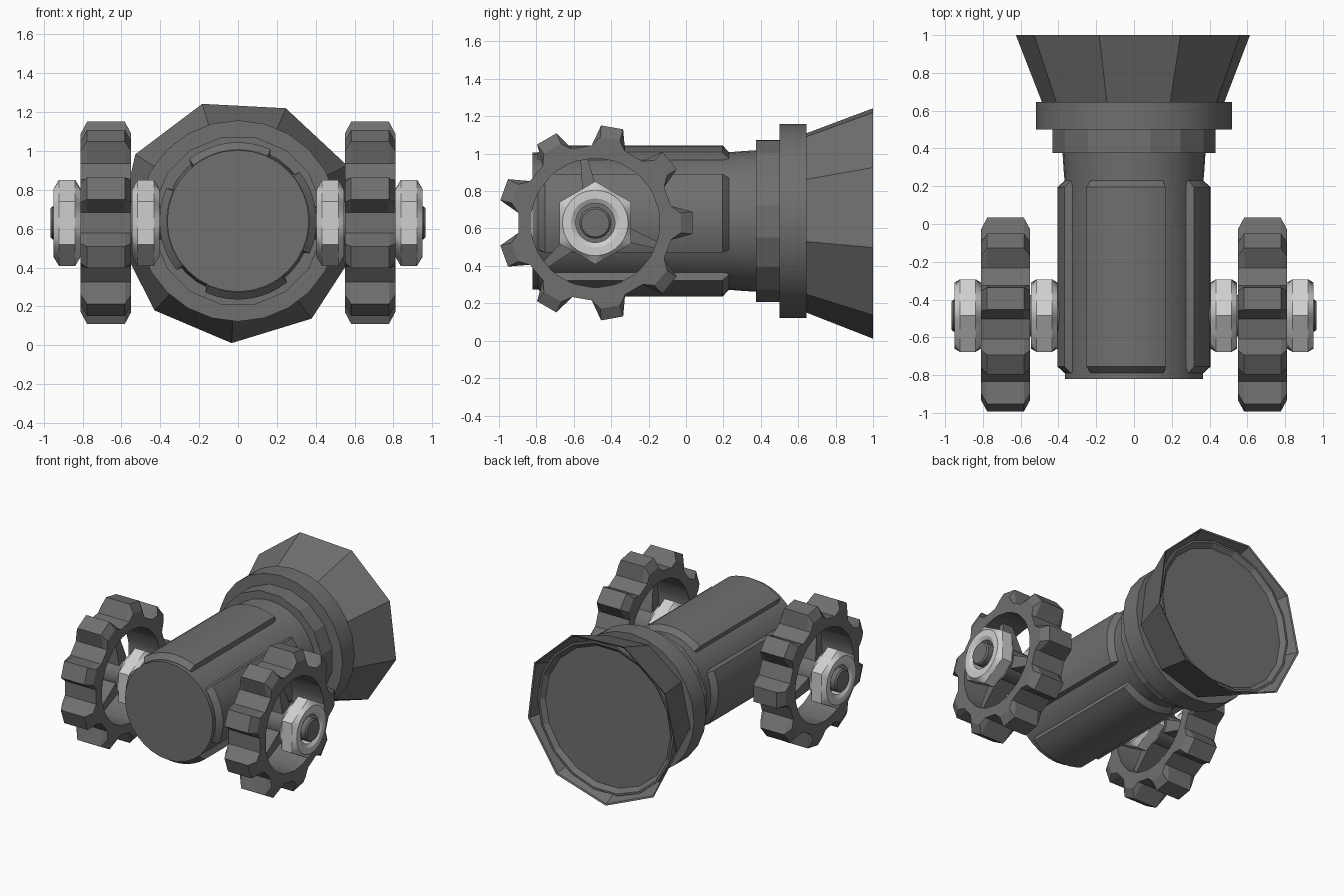
import bpy, bmesh, math
from mathutils import Vector

if "Cube" in bpy.data.objects:
    bpy.data.objects.remove(bpy.data.objects["Cube"])

CZ = 0.64            # height of the body axis
WY, WZ = -0.485, 0.63  # wheel centre


def material(name, v):
    m = bpy.data.materials.new(name)
    m.diffuse_color = (v, v, v, 1)
    m.use_nodes = True
    m.node_tree.nodes["Principled BSDF"].inputs["Base Color"].default_value = m.diffuse_color
    return m


DARK = material("dark grey metal", 0.16)
LIGHT = material("pale steel", 0.62)


def loft(name, rings, mat, caps=True, closed=False, smooth=30):
    """Skin a list of equal-length rings of points."""
    bm = bmesh.new()
    vr = [[bm.verts.new(p) for p in r] for r in rings]
    n = len(vr[0])
    pairs = list(zip(vr, vr[1:])) + ([(vr[-1], vr[0])] if closed else [])
    for a, b in pairs:
        for i in range(n):
            j = (i + 1) % n
            bm.faces.new((a[i], a[j], b[j], b[i]))
    if caps and not closed:
        bm.faces.new(vr[0])
        bm.faces.new(vr[-1])
    bmesh.ops.recalc_face_normals(bm, faces=bm.faces)
    me = bpy.data.meshes.new(name)
    bm.to_mesh(me)
    bm.free()
    ob = bpy.data.objects.new(name, me)
    bpy.context.collection.objects.link(ob)
    me.materials.append(mat)
    if smooth:
        bpy.ops.object.select_all(action='DESELECT')
        ob.select_set(True)
        bpy.context.view_layer.objects.active = ob
        bpy.ops.object.shade_smooth_by_angle(angle=math.radians(smooth))
    return ob


def ring_y(y, r, n, start=0.0):
    """Ring around the body axis."""
    return [(r * math.cos(start + math.tau * i / n), y,
             CZ + r * math.sin(start + math.tau * i / n)) for i in range(n)]


def turned(name, profile, n, start=0.0, smooth=30, caps=True, closed=False):
    return loft(name, [ring_y(y, r, n, start) for y, r in profile],
                DARK, caps, closed, smooth)


# Body barrel with a flat front
turned("barrel", [(-0.82, 0.365), (0.2, 0.365), (0.28, 0.372), (0.4, 0.38)], 32)

# Four raised panels running along the barrel
def panel_ring(y, r, mid, half):
    steps = 8
    arc = [mid + half * (2 * i / steps - 1) for i in range(steps + 1)]
    outer = [(r, a * 0.9 + mid * 0.1) for a in arc]
    inner = [(0.34, a) for a in reversed(arc)]
    return [(q * math.cos(a), y, CZ + q * math.sin(a)) for q, a in outer + inner]


for k in range(4):
    mid = math.radians(97 + 90 * k)
    half = math.radians(35)
    loft("raised_panel", [panel_ring(y, r, mid, half) for y, r in
         ((-0.79, 0.367), (-0.755, 0.405), (0.195, 0.405), (0.23, 0.367))], DARK)

# Stepped collars behind the barrel
turned("small_collar", [(0.375, 0.44), (0.51, 0.44)], 16, math.radians(11), smooth=15)
turned("large_collar", [(0.5, 0.518), (0.645, 0.518)], 24)

# Nine-sided flared bell with an open end
START = math.radians(27)
turned("flared_bell", [(0.63, 0.485), (1.0, 0.63), (0.995, 0.618), (0.64, 0.47)],
       9, START, smooth=0, closed=True)

# End plate with a shallow lip inside the bell
turned("end_plate", [(0.64, 0.46), (0.93, 0.565), (0.955, 0.565), (0.955, 0.55),
                     (0.925, 0.52)], 18, smooth=0)


def ring_x(x, polar):
    """Ring around the wheel axle from (radius, angle) pairs."""
    return [(x, WY + r * math.cos(a), WZ + r * math.sin(a)) for r, a in polar]


def circle(r, n):
    return [(r, math.tau * i / n) for i in range(n)]


def gear(tip, root):
    pts = []
    for k in range(9):
        a = math.tau * k / 9
        pts += [(root, a - 0.22), (tip, a - 0.115), (tip, a + 0.115), (root, a + 0.22)]
    return pts


def hexagon(limit, n=48):
    """Hexagon with a corner at the top, clipped by a circle."""
    pts = []
    for i in range(n):
        a = math.tau * i / n
        d = (a + math.pi / 6) % (math.pi / 3) - math.pi / 6
        pts.append((min(limit, 0.192 / math.cos(d)), a))
    return pts


def nut(s, x0, x1):
    c = 0.028
    spec = [(x0, 0.105), (x0, 0.175), (x0 + c, 0.225),
            (x1 - c, 0.225), (x1, 0.175), (x1, 0.13), (x1 - 0.015, 0.105)]
    loft("hex_nut", [ring_x(s * x, hexagon(r)) for x, r in spec],
         LIGHT, closed=True, smooth=25)


# Axle through the body
loft("axle", [ring_x(x, circle(r, 20)) for x, r in
     ((-0.965, 0.075), (-0.955, 0.085), (0.955, 0.085), (0.965, 0.075))], DARK)

for s in (-1, 1):
    # Toothed wheel with bevelled teeth and an open middle
    bore = [(0.345, a) for r, a in gear(1, 1)]
    loft("toothed_wheel", [ring_x(s * x, p) for x, p in (
        (0.55, gear(0.46, 0.415)), (0.583, gear(0.522, 0.415)),
        (0.777, gear(0.522, 0.415)), (0.81, gear(0.46, 0.415)),
        (0.81, bore), (0.55, bore))], DARK, closed=True, smooth=20)

    # Hub and three tapered spokes
    loft("hub", [ring_x(s * x, circle(0.11, 20)) for x in (0.53, 0.82)], DARK)
    for deg in (100, 220, 340):
        a = math.radians(deg)
        along = Vector((0, math.cos(a), math.sin(a)))
        side = Vector((0, -math.sin(a), math.cos(a)))
        rings = []
        for r, w, t in ((0.08, 0.05, 0.08), (0.36, 0.018, 0.04)):
            c = Vector((s * 0.68, WY, WZ)) + along * r
            rings.append([c + side * (w * u) + Vector((t * v, 0, 0))
                          for u, v in ((-1, -1), (1, -1), (1, 1), (-1, 1))])
        loft("spoke", rings, DARK, smooth=0)

    # Nuts on both faces of the wheel
    nut(s, 0.405, 0.545)
    nut(s, 0.81, 0.95)
